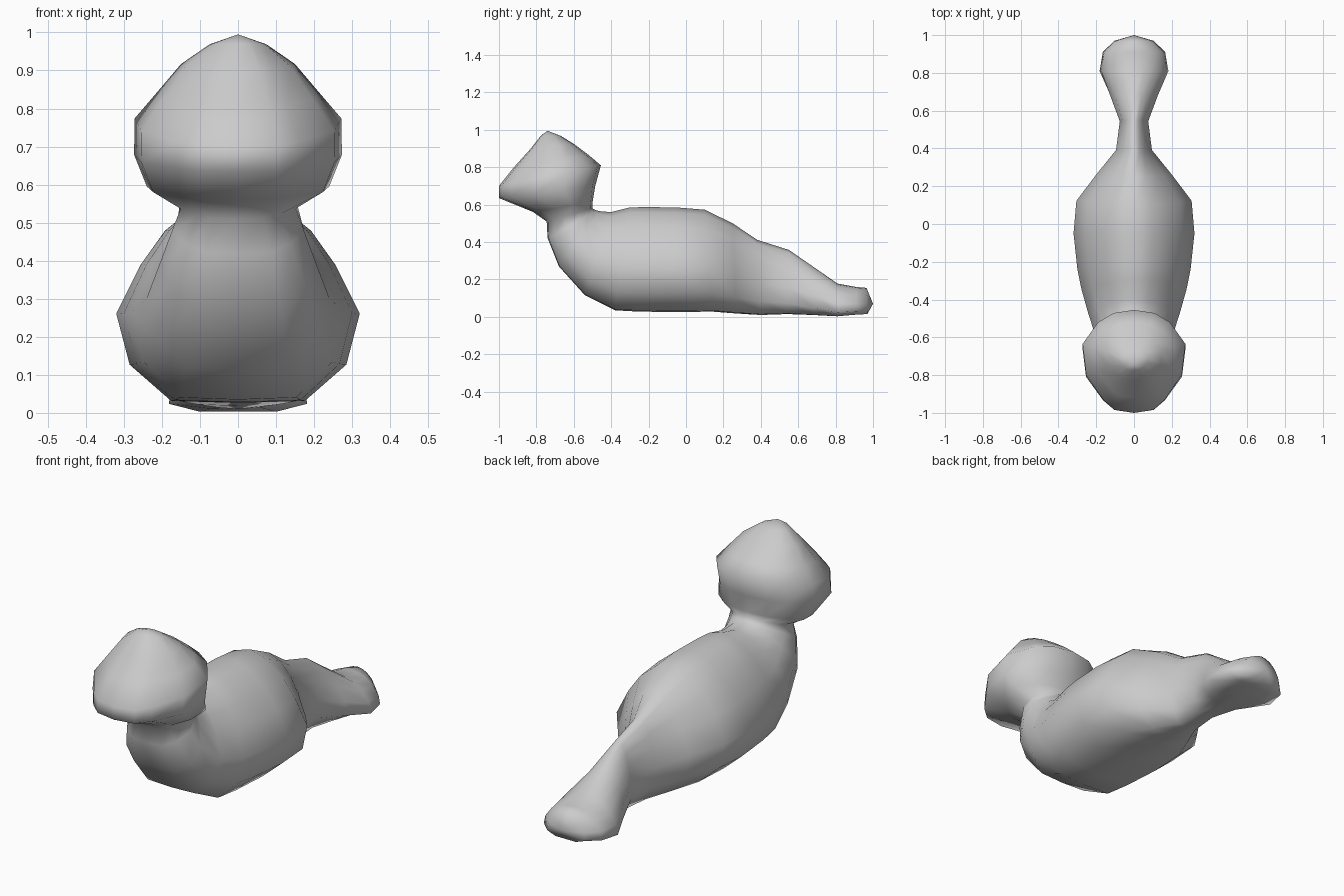
import bpy
import bmesh

cube = bpy.data.objects.get("Cube")
if cube:
    bpy.data.objects.remove(cube, do_unlink=True)

# One flat colour
grey = bpy.data.materials.new("light_grey")
grey.use_nodes = True
colour = (0.6, 0.6, 0.6, 1.0)
grey.diffuse_color = colour
grey.node_tree.nodes["Principled BSDF"].inputs["Base Color"].default_value = colour

# Half sections: (share of half width, share of the way from underside to back)
TAIL = [(0, 0), (.55, 0), (1, .12), (.95, .4), (.75, .7), (.5, .88), (.25, .97), (0, 1)]
BODY = [(0, 0), (.55, .01), (.89, .18), (1, .42), (.8, .65), (.6, .81), (.3, .95), (0, 1)]
HEAD = [(0, 0), (.38, .03), (.6, .13), (.93, .37), (1, .67), (.7, .88), (.4, .97), (0, 1)]


def blend(a, b, f):
    return [(p[0] + (q[0] - p[0]) * f, p[1] + (q[1] - p[1]) * f) for p, q in zip(a, b)]


# Rings: underside (y, z), back (y, z), half width, section
RINGS = [
    # tail
    ((.97, .015), (.965, .155), .105, TAIL),
    ((.91, .012), (.91, .160), .165, TAIL),
    ((.81, .003), (.81, .178), .182, TAIL),
    ((.68, .010), (.68, .268), .130, blend(TAIL, BODY, .4)),
    ((.54, .015), (.55, .358), .076, blend(TAIL, BODY, .8)),
    # body
    ((.40, .010), (.38, .412), .095, BODY),
    ((.27, .018), (.25, .500), .200, BODY),
    ((.14, .028), (.10, .573), .305, BODY),
    ((-.05, .026), (-.05, .585), .320, BODY),
    ((-.25, .028), (-.22, .587), .300, BODY),
    ((-.38, .035), (-.30, .585), .278, BODY),
    # chest and neck
    ((-.54, .115), (-.40, .560), .240, BODY),
    ((-.68, .270), (-.46, .565), .205, BODY),
    ((-.74, .420), (-.48, .570), .178, blend(BODY, HEAD, .4)),
    ((-.745, .510), (-.50, .580), .160, blend(BODY, HEAD, .8)),
    # head
    ((-.82, .562), (-.50, .612), .240, HEAD),
    ((-1.0, .635), (-.485, .700), .273, HEAD),
    ((-1.0, .700), (-.455, .810), .272, HEAD),
    ((-.92, .800), (-.52, .865), .212, HEAD),
    ((-.83, .900), (-.60, .925), .150, HEAD),
    ((-.775, .970), (-.67, .968), .075, HEAD),
]
TAIL_TIP = (0, 1.0, .07)
CROWN = (0, -.74, .995)

bm = bmesh.new()


def add_ring(low, high, width, section):
    """Closed ring of vertices mirrored across x = 0."""
    full = section + [(-x, t) for x, t in section[-2:0:-1]]
    return [bm.verts.new((x * width,
                          low[0] + (high[0] - low[0]) * t,
                          low[1] + (high[1] - low[1]) * t)) for x, t in full]


loops = [add_ring(*r) for r in RINGS]
n = len(loops[0])

# Skin between neighbouring rings
for a, b in zip(loops, loops[1:]):
    for i in range(n):
        j = (i + 1) % n
        bm.faces.new((a[i], a[j], b[j], b[i]))

# Pointed caps at the tail and the crown
for loop, tip in ((loops[0], TAIL_TIP), (loops[-1], CROWN)):
    pole = bm.verts.new(tip)
    for i in range(n):
        bm.faces.new((loop[i], loop[(i + 1) % n], pole))

bmesh.ops.recalc_face_normals(bm, faces=bm.faces)
mesh = bpy.data.meshes.new("seal_body")
bm.to_mesh(mesh)
bm.free()
mesh.materials.append(grey)
for poly in mesh.polygons:
    poly.use_smooth = True

seal = bpy.data.objects.new("seal_body", mesh)
bpy.context.collection.objects.link(seal)
